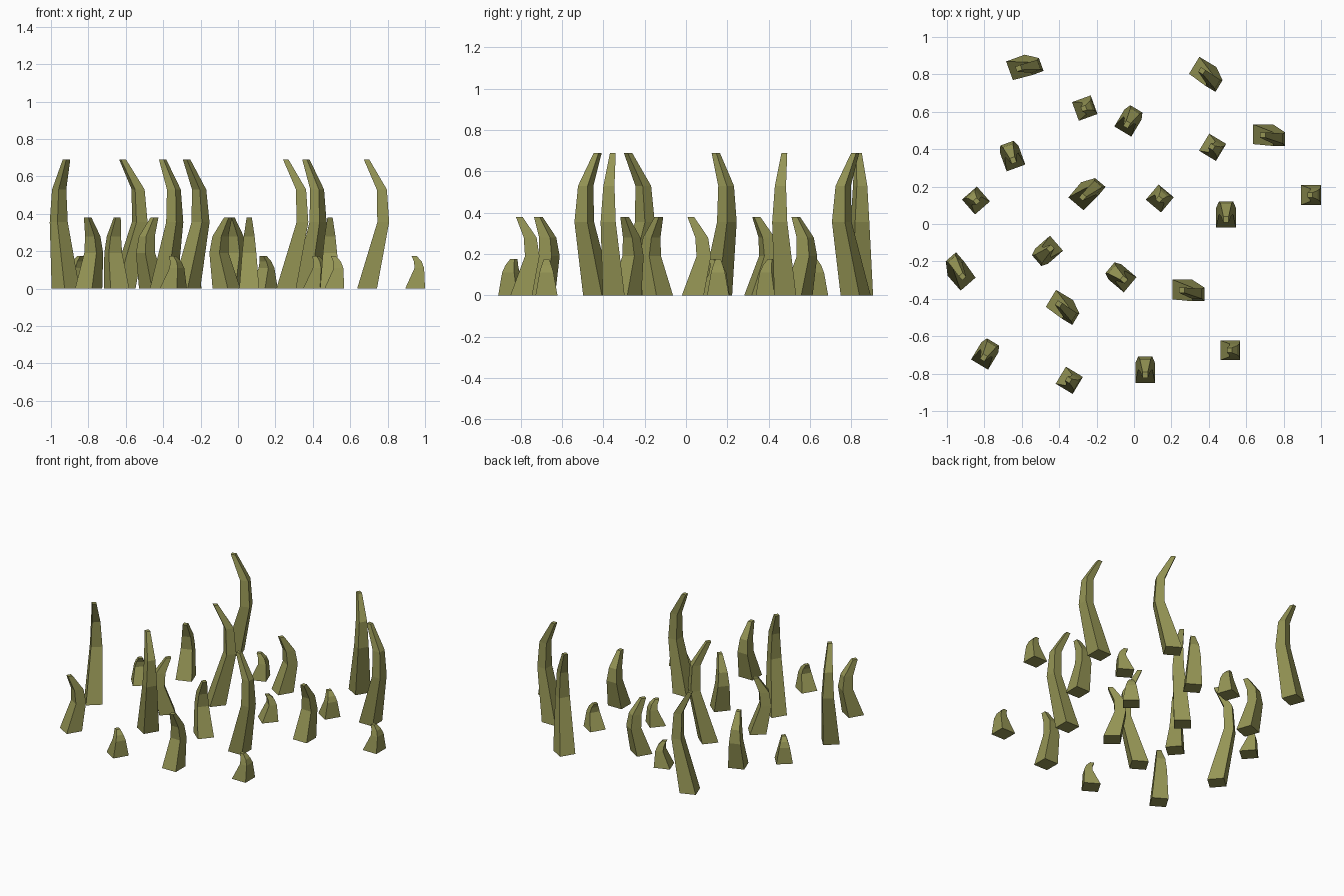
import bpy, bmesh
from math import radians
from mathutils import Matrix, Vector

if "Cube" in bpy.data.objects:
    bpy.data.objects.remove(bpy.data.objects["Cube"])

# Olive grass colour
grass = bpy.data.materials.new("olive_grass")
grass.diffuse_color = (0.30, 0.30, 0.09, 1)
grass.use_nodes = True
grass.node_tree.nodes["Principled BSDF"].inputs["Base Color"].default_value = grass.diffuse_color

# Blade sections from root to tip: z, x min, x max, y min, y max
BLADES = {
    "tall_blade": ((-0.002, 0.0), [
        (0.00, -0.053, 0.053, -0.053, 0.053),
        (0.355, 0.055, 0.118, -0.063, 0.010),
        (0.53, 0.052, 0.106, -0.050, 0.004),
        (0.69, -0.017, 0.012, -0.018, 0.010)]),
    "medium_blade": ((-0.20, -0.447), [
        (0.00, -0.053, 0.053, -0.053, 0.053),
        (0.19, 0.018, 0.088, -0.038, 0.038),
        (0.28, 0.012, 0.074, -0.029, 0.029),
        (0.38, -0.026, 0.006, -0.014, 0.014)]),
    "small_blade": ((0.255, -0.325), [
        (0.00, -0.053, 0.053, -0.053, 0.053),
        (0.11, -0.003, 0.048, -0.034, 0.034),
        (0.145, -0.006, 0.035, -0.024, 0.024),
        (0.175, -0.019, 0.008, -0.013, 0.013)]),
}
# The medium blade is turned a quarter turn within its tuft
TURN = {"tall_blade": 0, "medium_blade": 90, "small_blade": 0}


def blade_mesh(name, sections):
    """Loft four-sided rings into a capped, flat-faced blade."""
    bm = bmesh.new()
    rings = []
    for z, x0, x1, y0, y1 in sections:
        rings.append([bm.verts.new(p) for p in
                      ((x0, y0, z), (x1, y0, z), (x1, y1, z), (x0, y1, z))])
    for a, b in zip(rings, rings[1:]):
        for i in range(4):
            j = (i + 1) % 4
            bm.faces.new((a[i], a[j], b[j], b[i]))
    bm.faces.new(rings[0][::-1])
    bm.faces.new(rings[-1])
    bmesh.ops.recalc_face_normals(bm, faces=bm.faces)
    me = bpy.data.meshes.new(name)
    bm.to_mesh(me)
    bm.free()
    me.materials.append(grass)
    return me


meshes = {n: blade_mesh(n, s) for n, (_, s) in BLADES.items()}

# Tufts of three blades: x, y, rotation in degrees
TUFTS = [
    (0.692, 0.48, 0),
    (0.260, -0.35, 0),
    (-0.614, 0.838, 20),
    (0.369, 0.82, -31),
    (-0.397, -0.426, -31),
    (-0.275, 0.15, 50),
    (-0.923, -0.28, 131),
]
for k, (x, y, deg) in enumerate(TUFTS, 1):
    tuft = Matrix.Translation((x, y, 0)) @ Matrix.Rotation(radians(deg), 4, 'Z')
    for name, (offset, _) in BLADES.items():
        ob = bpy.data.objects.new(f"{name}_{k}", meshes[name])
        bpy.context.collection.objects.link(ob)
        ob.matrix_world = (tuft @ Matrix.Translation(Vector((*offset, 0)))
                           @ Matrix.Rotation(radians(TURN[name]), 4, 'Z'))
